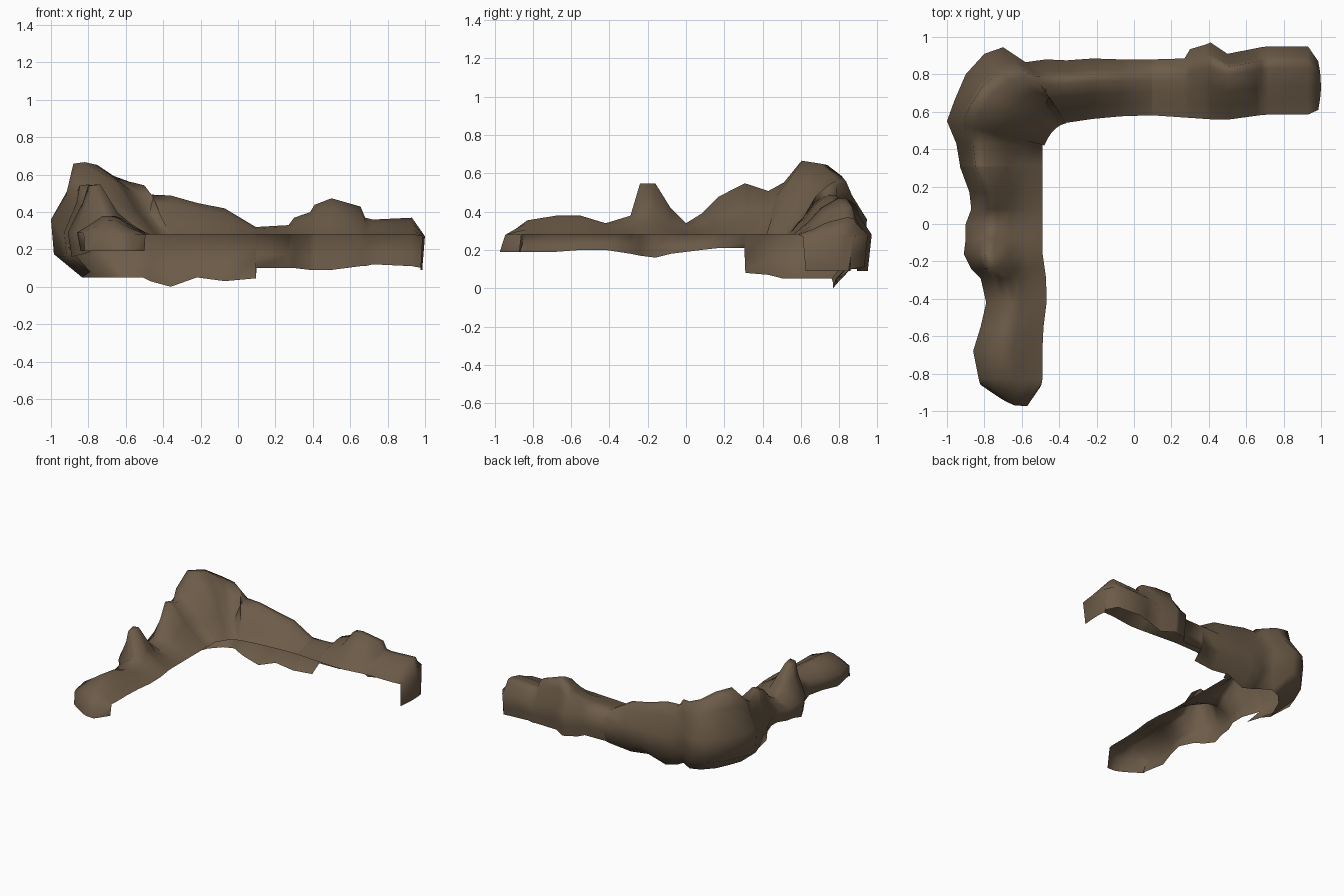
import bpy, bmesh, math

if "Cube" in bpy.data.objects:
    bpy.data.objects.remove(bpy.data.objects["Cube"])

LIP = 0.28  # height of the level inner edge

# back arm stations: x, outer y, ridge height, bottom height
BACK = [(.93, .95, .37, .11), (.72, .95, .36, .12), (.68, .945, .37, .11), (.655, .94, .43, .11),
        (.5, .91, .475, .09), (.41, .97, .44, .09), (.385, .96, .40, .09), (.3, .935, .37, .10),
        (.27, .885, .33, .10), (.1, .88, .32, .10), (.095, .88, .32, .045), (-.07, .88, .42, .03),
        (-.22, .885, .45, .05), (-.36, .875, .49, 0), (-.47, .88, .495, .03)]
# corner stations: outer x, outer y, inner x, inner y, ridge height, ridge position
CORNER = [(-.58, .865, -.36, .54, .545, .7), (-.7, .945, -.39, .53, .565, .68),
          (-.8, .91, -.42, .51, .595, .7), (-.9, .8, -.44, .49, .655, .74),
          (-.96, .66, -.46, .46, .67, .78), (-1, .55, -.48, .42, .555, .76)]
# side arm stations: y, outer x, ridge height, bottom height, ridge position, inner slope fullness
SIDE = [(.43, -.95, .51, .07, .75, .55), (.31, -.93, .55, .08, .75, .5),
        (.305, -.93, .55, .21, .75, .5), (.17, -.88, .48, .21, .72, .5),
        (.08, -.87, .39, .2, .7, .55), (0, -.9, .34, .19, .65, .65), (-.08, -.9, .42, .18, .68, .5),
        (-.16, -.91, .55, .16, .68, .42), (-.24, -.87, .55, .17, .72, .42),
        (-.29, -.82, .38, .18, .65, .6), (-.42, -.79, .34, .2, .58, .75),
        (-.55, -.82, .38, .2, .58, .85), (-.68, -.86, .38, .19, .58, .9),
        (-.83, -.83, .355, .19, .55, .85)]
# inner outlines of both arms
BACK_IN = [(-.5, .525), (-.33, .545), (-.2, .565), (.04, .585), (.48, .555), (.7, .585), (1, .585)]
SIDE_IN = [(-.9, -.49), (-.6, -.49), (-.36, -.46), (-.15, -.49), (.5, -.49)]


def interp(table, v):
    for (a, fa), (b, fb) in zip(table, table[1:]):
        if v <= b:
            return fa + (fb - fa) * (v - a) / (b - a)
    return table[-1][1]


def section(zt, zb, zo, t, full=.75):
    """Cross-section as (position from inner to outer edge, height)."""
    h = zt - LIP
    low = .68 if zb < .085 else .95
    return [(0, LIP), (.22, LIP + .45 * full * h), (.42, LIP + full * h), (t - .06, zt - .01 * h),
            (t + .06, zt - .03 * h), (.5 * t + .47, zo + .62 * (zt - zo)), (1, zo),
            (.97, zo + .6 * (zb - zo)), (low, zb)]


def place(inner, outer, sec, bow=(0, 0), skew=1):
    ring = []
    for t, z in sec:
        s = math.sin(math.pi * t ** skew)
        ring.append((inner[0] + (outer[0] - inner[0]) * t + bow[0] * s,
                     inner[1] + (outer[1] - inner[1]) * t + bow[1] * s, z))
    return ring


def clamp(sec, top):
    return [(t, min(z, top)) for t, z in sec]


rings = []
# right end cap, hanging down to the bottom edge
sec = section(.37, .10, .28, .74)
rings.append(place((.975, .625), (.98, .86), clamp(sec, .09), (.008, 0)))
rings.append(place((.985, .61), (.985, .87), clamp(sec, .27), (.015, 0)))
# back arm
for x, yo, zt, zb in BACK:
    t, full = (.74, .72) if x > .28 else (.68, .78)
    rings.append(place((x, interp(BACK_IN, x)), (x, yo), section(zt, zb, .28, t, full)))
# corner
for ox, oy, ix, iy, zt, t in CORNER:
    rings.append(place((ix, iy), (ox, oy), section(zt, .05, .36, t)))
# side arm
for y, xo, zt, zb, t, full in SIDE:
    rings.append(place((interp(SIDE_IN, y), y), (xo, y), section(zt, zb, .29, t, full)))
# front end cap
sec = section(.35, .19, .28, .6)
rings.append(place((-.495, -.86), (-.825, -.85), clamp(sec, .28), (0, -.09), .6))
rings.append(place((-.5, -.87), (-.82, -.86), clamp(sec, .19), (0, -.11), .6))

# skin the rings into one open rock shell
bm = bmesh.new()
grid = [[bm.verts.new(p) for p in r] for r in rings]
for a, b in zip(grid, grid[1:]):
    for i in range(len(a) - 1):
        bm.faces.new((a[i], a[i + 1], b[i + 1], b[i]))
bmesh.ops.remove_doubles(bm, verts=bm.verts, dist=.0005)
mesh = bpy.data.meshes.new("rock_ridge")
bm.to_mesh(mesh)
bm.free()

rock = bpy.data.objects.new("rock_ridge", mesh)
bpy.context.collection.objects.link(rock)
mat = bpy.data.materials.new("brown rock")
mat.diffuse_color = (.15, .105, .065, 1)
mat.use_nodes = True
mat.node_tree.nodes["Principled BSDF"].inputs["Base Color"].default_value = mat.diffuse_color
mesh.materials.append(mat)

bpy.context.view_layer.objects.active = rock
rock.select_set(True)
bpy.ops.object.shade_smooth_by_angle(angle=math.radians(80))
